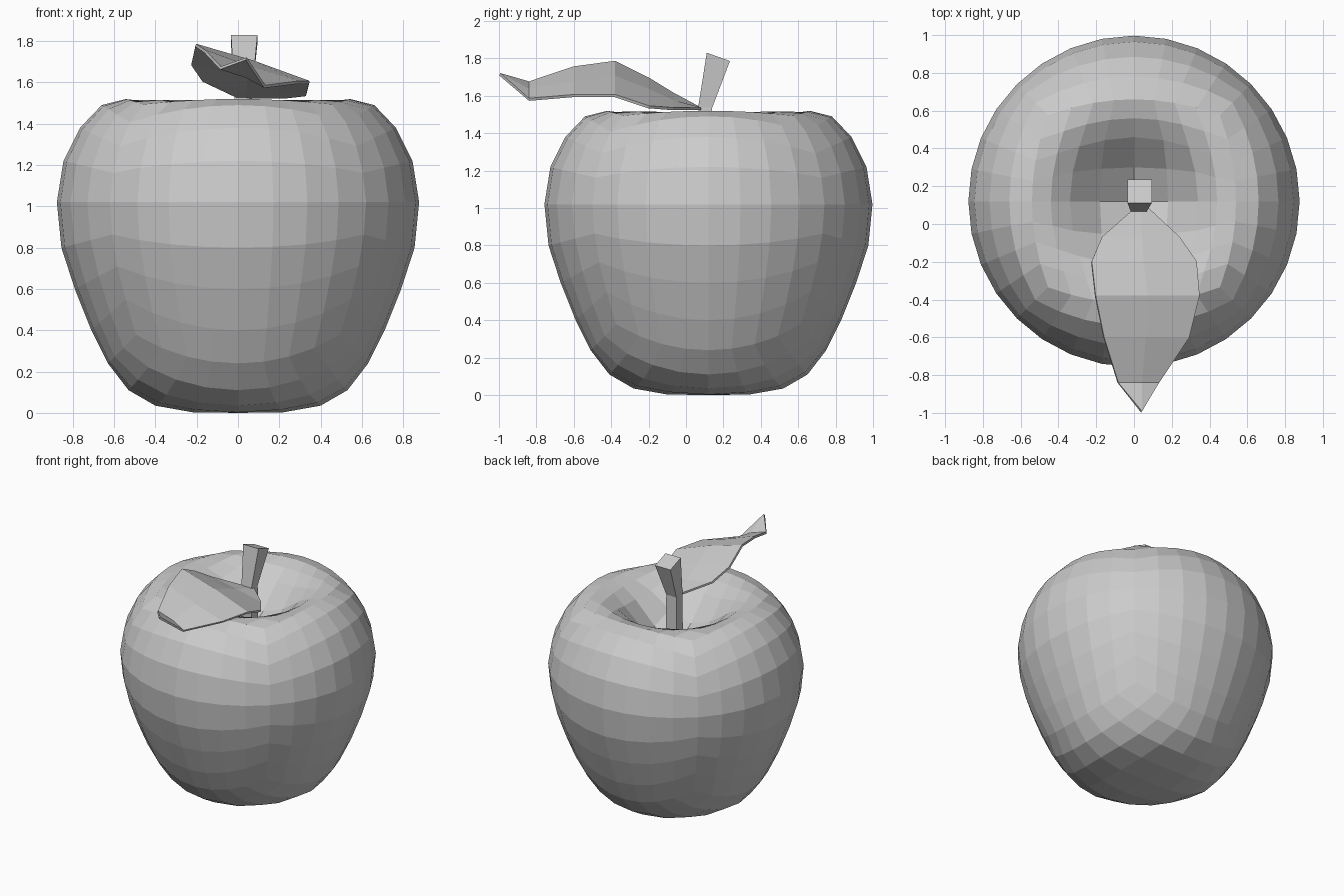
import bpy, bmesh, math
from mathutils import Vector

if "Cube" in bpy.data.objects:
    bpy.data.objects.remove(bpy.data.objects["Cube"])

CY = 0.12  # the fruit sits slightly behind the origin because the leaf reaches forward


def finish(name, bm):
    bmesh.ops.recalc_face_normals(bm, faces=bm.faces)
    mesh = bpy.data.meshes.new(name)
    bm.to_mesh(mesh)
    bm.free()
    ob = bpy.data.objects.new(name, mesh)
    bpy.context.collection.objects.link(ob)
    return ob


# Apple body: cube-sphere whose polar angle is mapped onto an apple profile
# (radius, height) every 11.25 degrees from the dimple to the base
PROFILE = [(0, 1.15), (0.18, 1.26), (0.34, 1.42), (0.44, 1.49), (0.54, 1.52),
           (0.66, 1.49), (0.765, 1.38), (0.845, 1.22), (0.877, 1.02),
           (0.855, 0.80), (0.79, 0.60), (0.71, 0.40), (0.63, 0.24),
           (0.53, 0.11), (0.40, 0.035), (0.22, 0.003), (0, 0)]


def on_profile(angle):
    t = angle / math.pi * (len(PROFILE) - 1)
    i = min(int(t), len(PROFILE) - 2)
    a, b = Vector(PROFILE[i]), Vector(PROFILE[i + 1])
    return a.lerp(b, t - i)


bm = bmesh.new()
bmesh.ops.create_cube(bm, size=2)
bmesh.ops.subdivide_edges(bm, edges=bm.edges[:], cuts=7, use_grid_fill=True)
for v in bm.verts:
    d = Vector([math.tan(c * math.pi / 4) for c in v.co]).normalized()
    r, z = on_profile(math.acos(max(-1, min(1, d.z))))
    flat = Vector((d.x, d.y))
    if flat.length > 1e-5:
        flat.normalize()
    v.co = (flat.x * r, CY + flat.y * r, z)
finish("apple_body", bm)

# Stem: square sections (x, y, z, half width, half depth, slope of the section)
SECTIONS = [(0.025, 0.105, 1.13, 0.045, 0.04, 0),
            (0.025, 0.103, 1.54, 0.042, 0.037, -0.1),
            (0.03, 0.173, 1.808, 0.064, 0.062, -0.36)]
bm = bmesh.new()
rings = []
for x, y, z, hx, hy, s in SECTIONS:
    rings.append([bm.verts.new((x + i * hx, y + j * hy, z + s * j * hy))
                  for i, j in ((-1, -1), (1, -1), (1, 1), (-1, 1))])
for lo, hi in zip(rings, rings[1:]):
    for k in range(4):
        n = (k + 1) % 4
        bm.faces.new((lo[k], lo[n], hi[n], hi[k]))
bm.faces.new(rings[0][::-1])
bm.faces.new(rings[-1])
finish("stem", bm)

# Leaf: rows of y, then left edge, midrib and right edge as (x, z)
ROWS = [(0.08, (0.0, 1.53), (0.04, 1.53), (0.08, 1.53)),
        (-0.07, (-0.17, 1.61), (0.04, 1.57), (0.24, 1.53)),
        (-0.20, (-0.225, 1.69), (0.05, 1.63), (0.33, 1.54)),
        (-0.38, (-0.205, 1.78), (0.07, 1.70), (0.345, 1.60)),
        (-0.60, (-0.16, 1.75), (0.06, 1.67), (0.29, 1.60)),
        (-0.84, (-0.085, 1.67), (0.04, 1.63), (0.13, 1.58))]
bm = bmesh.new()
grid = [[bm.verts.new((x, y, z)) for x, z in pts] for y, *pts in ROWS]
for a, b in zip(grid, grid[1:]):
    for k in range(2):
        bm.faces.new((a[k], b[k], b[k + 1], a[k + 1]))
tip = bm.verts.new((0.04, -0.995, 1.715))
for k in range(2):
    bm.faces.new((grid[-1][k], tip, grid[-1][k + 1]))
leaf = finish("leaf", bm)
solid = leaf.modifiers.new("thickness", 'SOLIDIFY')
solid.thickness = 0.015
solid.offset = 0
